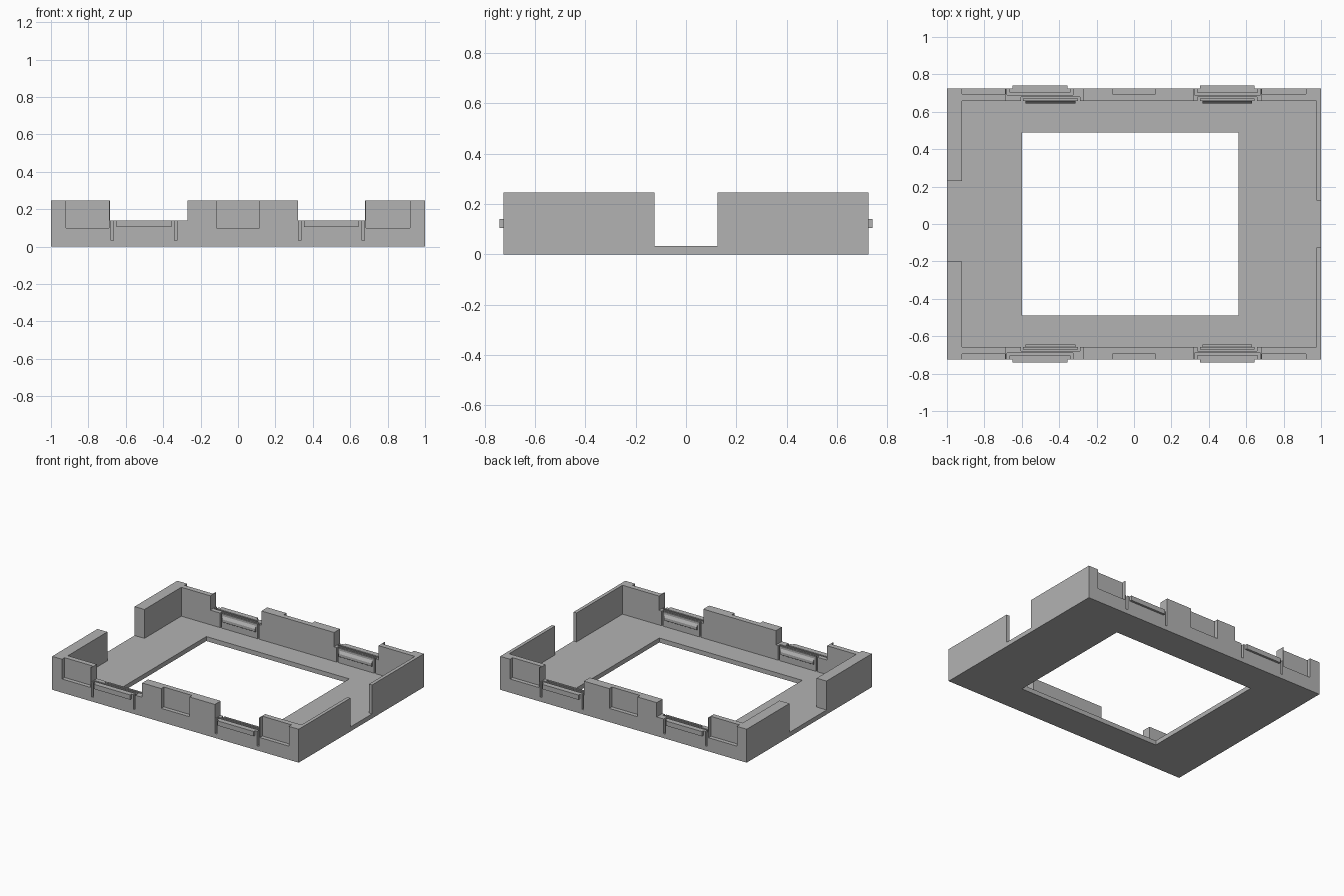
import bpy, bmesh

if "Cube" in bpy.data.objects:
    bpy.data.objects.remove(bpy.data.objects["Cube"])

grey = bpy.data.materials.new("light grey")
grey.diffuse_color = (0.45, 0.45, 0.45, 1)
grey.use_nodes = True
grey.node_tree.nodes["Principled BSDF"].inputs["Base Color"].default_value = grey.diffuse_color

H, FLOOR, SILL = 0.245, 0.033, 0.14   # wall top, floor top, clip opening height
Y_OUT, Y_IN = 0.725, 0.657            # long wall outer and inner faces


def prism(name, pts, axis, a, b):
    """Extrude a 2D outline from a to b along the given axis (0 x, 1 y, 2 z)."""
    def place(p, t):
        v = list(p)
        v.insert(axis, t)
        return v
    bm = bmesh.new()
    face = bm.faces.new([bm.verts.new(place(p, a)) for p in pts])
    res = bmesh.ops.extrude_face_region(bm, geom=[face])
    shift = [0, 0, 0]
    shift[axis] = b - a
    bmesh.ops.translate(bm, vec=shift,
                        verts=[g for g in res["geom"] if isinstance(g, bmesh.types.BMVert)])
    bmesh.ops.recalc_face_normals(bm, faces=bm.faces)
    mesh = bpy.data.meshes.new(name)
    bm.to_mesh(mesh)
    bm.free()
    mesh.materials.append(grey)
    ob = bpy.data.objects.new(name, mesh)
    bpy.context.collection.objects.link(ob)
    return ob


def box(name, x0, x1, y0, y1, z0, z1):
    return prism(name, [(x0, y0), (x1, y0), (x1, y1), (x0, y1)], 2, z0, z1)


def cut(target, *dims):
    cutter = box("cutter", *dims)
    mod = target.modifiers.new("cut", "BOOLEAN")
    mod.operation, mod.solver, mod.object = "DIFFERENCE", "EXACT", cutter
    bpy.context.view_layer.objects.active = target
    bpy.ops.object.modifier_apply(modifier=mod.name)
    bpy.data.objects.remove(cutter)


def mirror_y(ob):
    """Copy a part to the front side of the frame."""
    twin = ob.copy()
    twin.data = ob.data.copy()
    twin.name = ob.name.replace("back", "front")
    bm = bmesh.new()
    bm.from_mesh(twin.data)
    for v in bm.verts:
        v.co.y *= -1
    bmesh.ops.reverse_faces(bm, faces=bm.faces)
    bm.to_mesh(twin.data)
    bm.free()
    bpy.context.collection.objects.link(twin)


# Floor with the large rectangular opening
floor = box("floor", -1, 1, -Y_OUT, Y_OUT, 0, FLOOR)
cut(floor, -0.6, 0.56, -0.49, 0.49, -0.1, 0.1)

# Short side walls, split by a gap in the middle
for name, x0, x1, g0, g1 in (("left_wall", -1, -0.92, -0.2, 0.23),
                             ("right_wall", 0.975, 1, -0.125, 0.125)):
    box(name + "_front", x0, x1, -Y_IN, g0, FLOOR, H)
    box(name + "_back", x0, x1, g1, Y_IN, FLOOR, H)

# Long wall: stepped outline with two lowered clip openings
wall = prism("back_wall", [(-1, 0), (1, 0), (1, H), (0.68, H), (0.68, SILL), (0.32, SILL),
                           (0.32, H), (-0.27, H), (-0.27, SILL), (-0.685, SILL),
                           (-0.685, H), (-1, H)], 1, Y_IN, Y_OUT)

# Shallow finger recesses on the outer face
for x0, x1 in ((-0.92, -0.69), (-0.115, 0.115), (0.685, 0.92)):
    cut(wall, x0, x1, 0.695, 0.8, 0.1, 0.3)

# Clips: an outer and an inner tongue, each freed by a U-shaped slot
for side, x0, x1, i0, i1 in (("left", -0.679, -0.326, -0.605, -0.288),
                             ("right", 0.323, 0.676, 0.34, 0.657)):
    cut(wall, x0, x1, 0.69, 0.702, 0.02, 0.3 if side == "" else 0.2)
    for a in (x0, x1 - 0.014):
        cut(wall, a, a + 0.014, 0.696, 0.8, 0.02, 0.2)
    cut(wall, i0, i1, 0.67, 0.68, FLOOR, 0.2)
    for a in (i0, i1 - 0.012):
        cut(wall, a, a + 0.012, 0.6, 0.675, FLOOR, 0.2)
    # Outer catch bar and sloped inner catch
    mid = (x0 + x1) / 2
    mirror_y(box(f"back_{side}_outer_catch", mid - 0.146, mid + 0.146,
                 Y_OUT - 0.005, 0.741, 0.105, SILL))
    mirror_y(prism(f"back_{side}_inner_catch",
                   [(Y_IN + 0.004, 0.075), (0.645, 0.085), (0.645, 0.105), (Y_IN + 0.004, 0.13)],
                   0, i0 + 0.025, i1 - 0.025))

mirror_y(wall)
